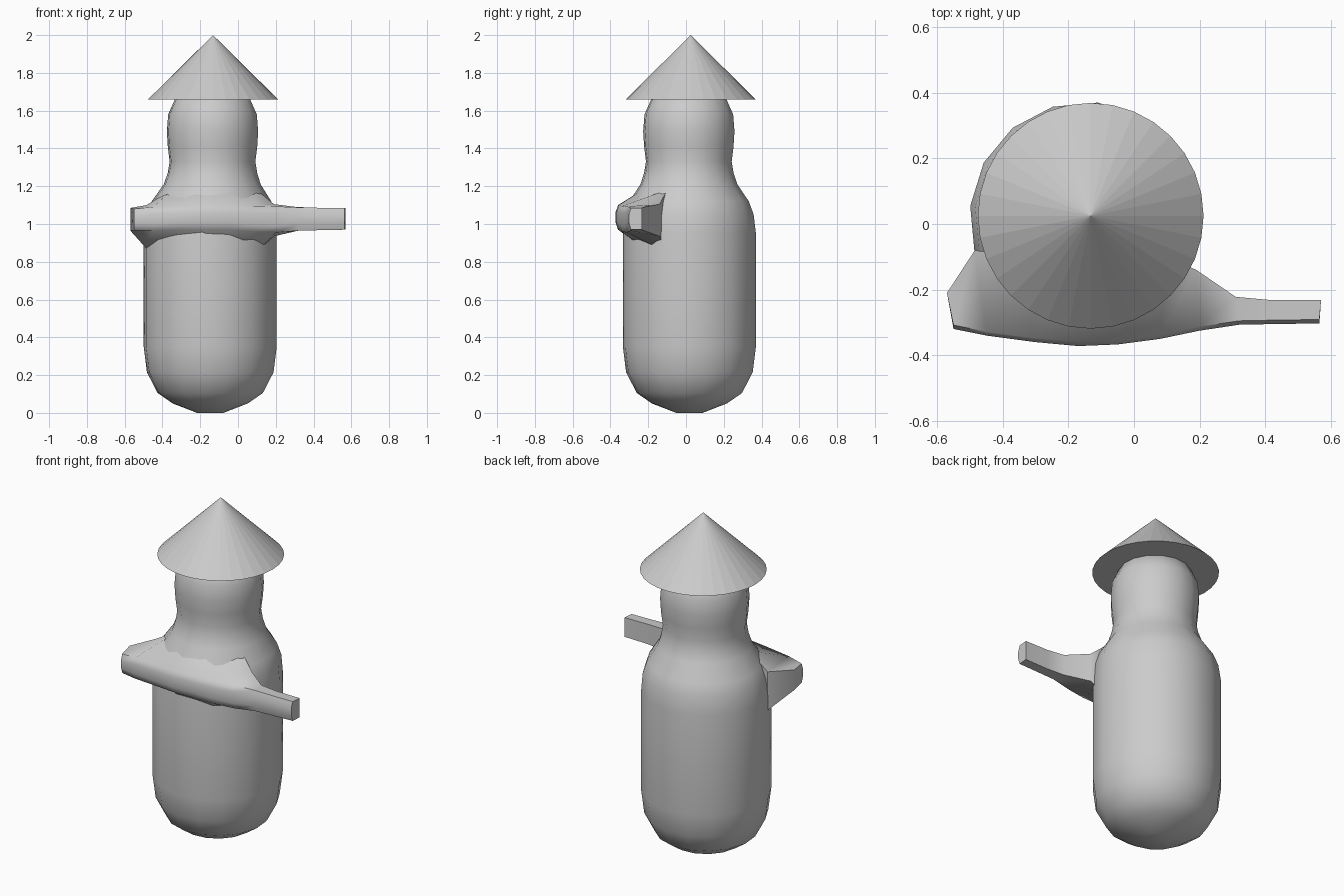
import bpy, bmesh, math


def loft(name, rings, angle=None):
    """Skin closed rings of points and cap both ends."""
    bm = bmesh.new()
    rows = [[bm.verts.new(p) for p in ring] for ring in rings]
    n = len(rows[0])
    for a, b in zip(rows, rows[1:]):
        for i in range(n):
            j = (i + 1) % n
            bm.faces.new((a[i], a[j], b[j], b[i]))
    bm.faces.new(rows[0])
    bm.faces.new(rows[-1])
    bmesh.ops.recalc_face_normals(bm, faces=bm.faces[:])
    mesh = bpy.data.meshes.new(name)
    bm.to_mesh(mesh)
    bm.free()
    obj = bpy.data.objects.new(name, mesh)
    bpy.context.collection.objects.link(obj)
    if angle:
        bpy.ops.object.select_all(action='DESELECT')
        obj.select_set(True)
        bpy.context.view_layer.objects.active = obj
        bpy.ops.object.shade_smooth_by_angle(angle=math.radians(angle))
    return obj


def circle(cx, cy, r, z, n=16, start=16.5):
    return [(cx + r * math.cos(math.radians(start) + 2 * math.pi * i / n),
             cy + r * math.sin(math.radians(start) + 2 * math.pi * i / n), z)
            for i in range(n)]


# Body, neck and head: one rounded lathe (radius, height)
profile = [(0.07, 0.0), (0.20, 0.05), (0.28, 0.105), (0.337, 0.215), (0.354, 0.35),
           (0.354, 0.65), (0.354, 0.95), (0.343, 1.05), (0.318, 1.12), (0.258, 1.21),
           (0.238, 1.27), (0.228, 1.33), (0.238, 1.41), (0.243, 1.49), (0.236, 1.58),
           (0.20, 1.66), (0.14, 1.70)]
loft("body", [circle(-0.147 + 0.012 * min(1, max(0, z - 0.95) / 0.3),
                     0.018 - 0.003 * min(1, max(0, z - 0.95) / 0.3), r, z)
              for r, z in profile], 50)

# Arms: a bar across the chest that flares into the body at the shoulders
# front x, front y, back x, back y, front low/high, back low/high
sections = [
    (-0.55, -0.32, -0.57, -0.21, 0.965, 1.08, 0.965, 1.085),
    (-0.45, -0.34, -0.485, -0.08, 0.965, 1.09, 0.87, 1.10),
    (-0.30, -0.36, -0.35, -0.10, 0.97, 1.095, 0.85, 1.18),
    (-0.17, -0.372, -0.17, -0.20, 0.97, 1.10, 0.85, 1.20),
    (-0.05, -0.367, -0.04, -0.20, 0.97, 1.10, 0.85, 1.20),
    (0.08, -0.35, 0.10, -0.10, 0.96, 1.095, 0.85, 1.18),
    (0.20, -0.325, 0.19, -0.14, 0.955, 1.093, 0.935, 1.105),
    (0.32, -0.307, 0.31, -0.222, 0.965, 1.088, 0.965, 1.09),
    (0.42, -0.305, 0.42, -0.232, 0.967, 1.086, 0.967, 1.086),
    (0.565, -0.303, 0.57, -0.232, 0.97, 1.085, 0.97, 1.085),
]
loft("arms", [[(bx, by, bl), (fx, fy + 0.012, fl), (fx, fy, fl + 0.035),
               (fx, fy, fh - 0.035), (fx, fy + 0.012, fh), (bx, by, bh)]
              for fx, fy, bx, by, fl, fh, bl, bh in sections], 60)

# Conical hat, faceted
bpy.ops.mesh.primitive_cone_add(vertices=32, radius1=0.344, radius2=0, depth=0.34,
                                location=(-0.132, 0.025, 1.83))
bpy.context.object.name = "hat"
